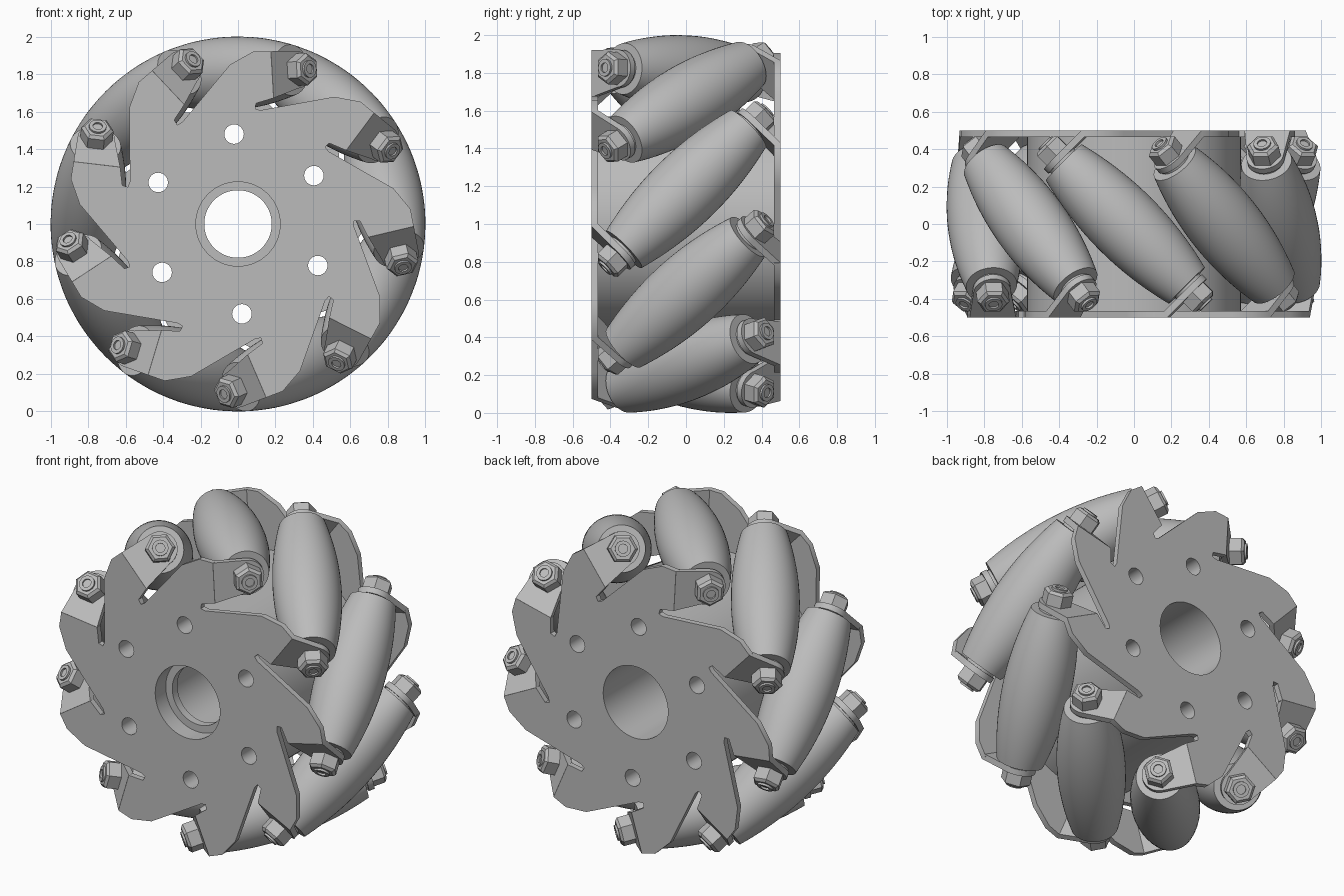
import bpy, bmesh
from math import sin, cos, pi, radians, sqrt
from mathutils import Matrix, Vector

cube = bpy.data.objects.get("Cube")
if cube:
    bpy.data.objects.remove(cube, do_unlink=True)

COUNT = 9                   # rollers
PHASE = radians(13.3)       # angle of the first roller
AXIS_R = 0.804              # roller axis distance from the wheel centre
THICK = 0.035               # sheet thickness
CENTRE = Vector((0, 0, 1))

grey = bpy.data.materials.new("plain grey")
grey.use_nodes = True
grey.diffuse_color = (0.5, 0.5, 0.5, 1)
grey.node_tree.nodes["Principled BSDF"].inputs["Base Color"].default_value = grey.diffuse_color
parts = []


def place(name, mesh, matrix):
    obj = bpy.data.objects.new(name, mesh)
    bpy.context.collection.objects.link(obj)
    obj.matrix_world = matrix
    parts.append(obj)
    return obj


def circle(r, n=64, x=0, y=0):
    return [(x + r * cos(2 * pi * i / n), y + r * sin(2 * pi * i / n)) for i in range(n)]


def sheet(name, loops, depth):
    """Mesh of a flat outline with holes, extruded evenly about its plane."""
    curve = bpy.data.curves.new(name, 'CURVE')
    curve.dimensions = '2D'
    curve.fill_mode = 'BOTH'
    curve.extrude = depth / 2
    for loop in loops:
        spline = curve.splines.new('POLY')
        spline.points.add(len(loop) - 1)
        for point, (x, y) in zip(spline.points, loop):
            point.co = (x, y, 0, 1)
        spline.use_cyclic_u = True
    temp = bpy.data.objects.new(name, curve)
    bpy.context.collection.objects.link(temp)
    deps = bpy.context.evaluated_depsgraph_get()
    mesh = bpy.data.meshes.new_from_object(temp.evaluated_get(deps))
    bpy.data.objects.remove(temp, do_unlink=True)
    bm = bmesh.new()
    bm.from_mesh(mesh)
    bmesh.ops.remove_doubles(bm, verts=bm.verts, dist=1e-5)
    bmesh.ops.recalc_face_normals(bm, faces=bm.faces)
    bm.to_mesh(mesh)
    bm.free()
    mesh.materials.clear()
    mesh.materials.append(grey)
    return mesh


def lathe(name, profile, steps):
    """Mesh of a (radius, height) profile turned about local z."""
    bm = bmesh.new()
    verts = [bm.verts.new((r, 0, z)) for r, z in profile]
    edges = [bm.edges.new(pair) for pair in zip(verts, verts[1:])]
    bmesh.ops.spin(bm, geom=verts + edges, cent=(0, 0, 0), axis=(0, 0, 1),
                   angle=2 * pi, steps=steps, use_duplicate=False)
    bmesh.ops.remove_doubles(bm, verts=bm.verts, dist=1e-5)
    bmesh.ops.recalc_face_normals(bm, faces=bm.faces)
    mesh = bpy.data.meshes.new(name)
    bm.to_mesh(mesh)
    bm.free()
    mesh.materials.append(grey)
    return mesh


def upright(y):
    """Stand a flat outline up in the wheel plane at depth y."""
    return Matrix.Translation(CENTRE + Vector((0, y, 0))) @ Matrix.Rotation(pi / 2, 4, 'X')


# Outline of one plate arm: (radial, tangential), from slot to slot
ARM = [(0.607, -0.127), (0.637, -0.133), (0.66, -0.228), (0.91, -0.228),
       (0.914, -0.134), (0.851, -0.006), (0.56, 0.265)]
bolt_holes = [circle(0.052, 24, 0.48 * cos(a), 0.48 * sin(a))
              for a in (radians(32.5 + 60 * k) for k in range(6))]
bore = circle(0.225)

# Side plates
for name, side in (("front_plate", 1), ("back_plate", -1)):
    outline = []
    for k in range(COUNT):
        a = PHASE + side * k * 2 * pi / COUNT
        for r, t in ARM:
            t *= side
            outline.append((r * cos(a) - t * sin(a), r * sin(a) + t * cos(a)))
    place(name, sheet(name, [outline, bore] + bolt_holes, THICK),
          upright(-side * (0.5 - THICK / 2)))

# Hub drum with bore, and the lip inside the bore
place("hub_drum", sheet("hub_drum", [circle(0.57, 96), bore] + bolt_holes, 0.94), upright(0))
place("bore_lip", sheet("bore_lip", [circle(0.23), circle(0.18)], 0.05), upright(-0.37))

# Barrel roller: envelope that rolls on the unit circle
half = []
for i in range(13):
    s = 0.43 * i / 12
    dist = sqrt(AXIS_R ** 2 + s * s / 2)
    rho, slope = 1 - dist, -s / (2 * dist)
    half.append((rho * sqrt(1 - slope ** 2), s - rho * slope))
end = half[-1][1]
profile = [(r, -z) for r, z in reversed(half[1:])] + half
roller = lathe("roller", [(0, -end)] + profile + [(0, end)], 48)

# Hardware shared by every roller end
washer = lathe("washer", [(0, 0.45), (0.09, 0.45), (0.09, 0.49), (0, 0.49)], 32)
nut = lathe("nut", [(0, 0.5), (0.087, 0.5), (0.087, 0.585), (0.07, 0.6), (0, 0.6)], 6)
bolt = lathe("bolt_end", [(0.046, 0.59), (0.046, 0.612), (0.026, 0.612), (0.026, 0.601), (0, 0.601)], 24)
round_end = [(AXIS_R + 0.1 * cos(pi * i / 16), 0.1 * sin(pi * i / 16)) for i in range(17)]
tab = sheet("tab", [round_end + [(0.66, -0.192), (0.91, -0.192)]], THICK)

for k in range(COUNT):
    a = PHASE + k * 2 * pi / COUNT
    radial = Vector((cos(a), 0, sin(a)))
    tangent = Vector((-sin(a), 0, cos(a)))
    axis = (tangent + Vector((0, 1, 0))).normalized()
    frame = Matrix((radial, axis.cross(radial), axis)).transposed().to_4x4()
    frame = Matrix.Translation(CENTRE) @ frame
    shift = Matrix.Translation((AXIS_R, 0, 0))
    flip = Matrix.Rotation(pi, 4, 'X')
    place(f"roller_{k + 1}", roller, frame @ shift)
    for label, turn in (("front", Matrix.Identity(4)), ("back", flip)):
        place(f"{label}_tab_{k + 1}", tab, frame @ turn @ Matrix.Translation((0, 0, -0.4975)))
        for part, mesh in (("washer", washer), ("nut", nut), ("bolt_end", bolt)):
            place(f"{label}_{part}_{k + 1}", mesh, frame @ turn @ shift @ flip)

# Smooth the round surfaces, keep the edges crisp
bpy.ops.object.select_all(action='DESELECT')
for obj in parts:
    obj.select_set(True)
bpy.context.view_layer.objects.active = parts[0]
bpy.ops.object.shade_smooth_by_angle(angle=radians(30))
